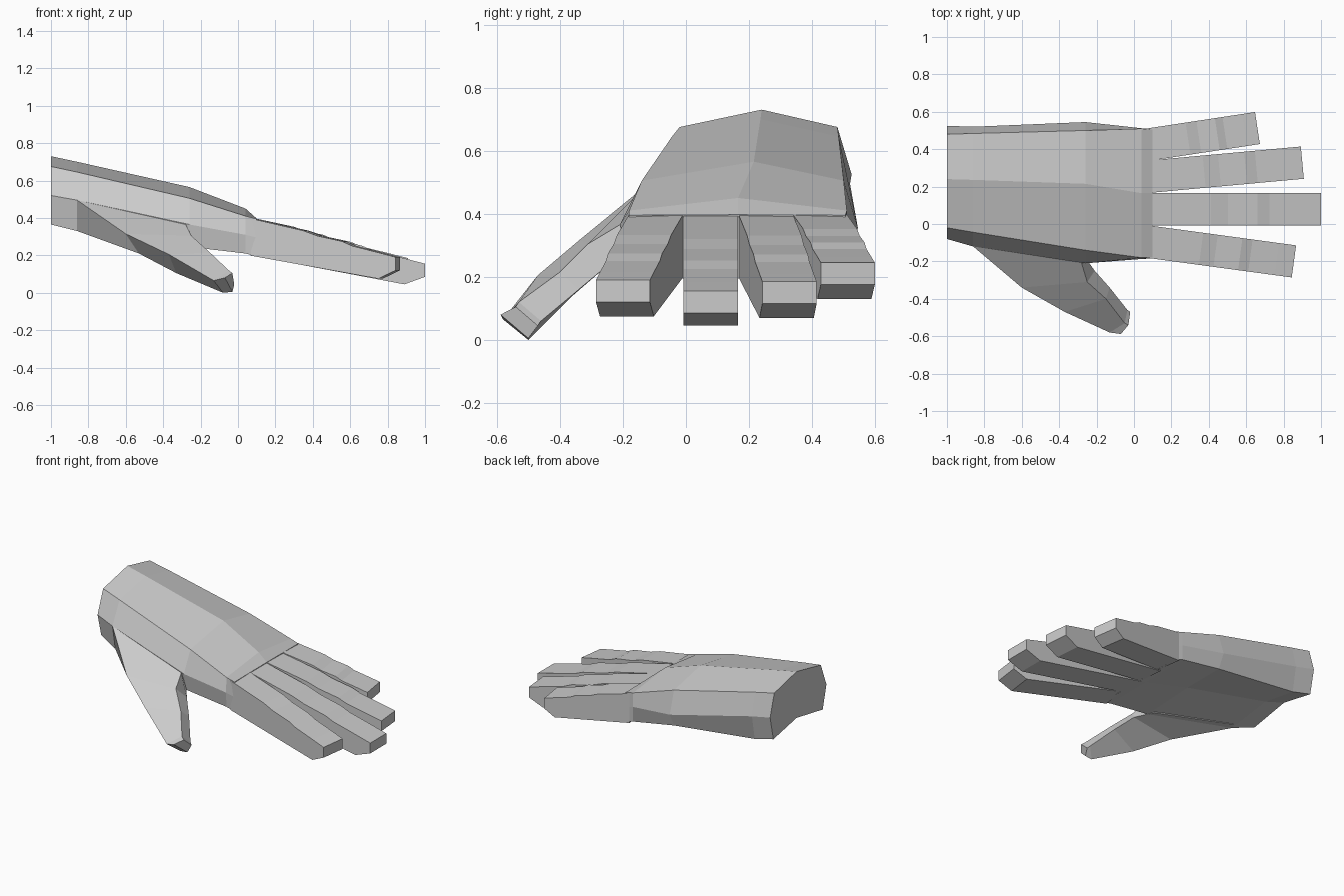
import bpy, bmesh
from mathutils import Vector

skin = bpy.data.materials.new("light grey")
skin.diffuse_color = (0.6, 0.6, 0.6, 1)


def loft(name, sections):
    """Skin a closed, flat-faced tube through matching rings of points."""
    bm = bmesh.new()
    rings = [[bm.verts.new(p) for p in s] for s in sections]
    n = len(rings[0])
    for a, b in zip(rings, rings[1:]):
        for i in range(n):
            j = (i + 1) % n
            bm.faces.new((a[i], a[j], b[j], b[i]))
    bm.faces.new(rings[0])
    bm.faces.new(rings[-1])
    bmesh.ops.recalc_face_normals(bm, faces=bm.faces)
    me = bpy.data.meshes.new(name)
    bm.to_mesh(me)
    bm.free()
    me.materials.append(skin)
    ob = bpy.data.objects.new(name, me)
    bpy.context.collection.objects.link(ob)
    return ob


# Palm and wrist: eight-sided rings (y, z) from wrist to knuckles
palm = {
    -1.0: [(.24, .735), (.48, .68), (.525, .53), (.49, .37),
           (.24, .42), (-.04, .37), (-.08, .525), (-.02, .68)],
    -.86: [(.236, .705), (.484, .65), (.52, .50), (.49, .335),
           (.23, .38), (-.09, .335), (-.12, .50), (-.044, .65)],
    -.26: [(.215, .57), (.50, .51), (.545, .36), (.50, .27),
           (.20, .27), (-.18, .25), (-.21, .37), (-.14, .51)],
    .04: [(.165, .455), (.51, .415), (.512, .32), (.51, .22),
          (.165, .215), (-.18, .215), (-.187, .315), (-.18, .415)],
    .10: [(.165, .402), (.505, .40), (.508, .30), (.505, .20),
          (.165, .20), (-.18, .20), (-.184, .30), (-.18, .40)],
}
loft("palm", [[(x, y, z) for y, z in ring] for x, ring in palm.items()])


# Fingers: rectangular rings with small knuckle steps and a bevelled tip
def finger(name, base, tip, top, low, end):
    base, tip = Vector(base), Vector(tip)
    d = (tip - base).normalized()
    side = Vector((-d.y, d.x)) * .0865
    rings = []
    for t, bump in ((0, 0), (.36, .01), (.46, .002), (.63, .008), (.70, -.002), (.88, 0), (1, 0)):
        c = base.lerp(tip, t)
        zt = .402 + (top - .402) * t + bump
        zb = end if t == 1 else .203 + (low - .203) * t / .88
        l, r = c + side, c - side
        rings.append([(l.x, l.y, zt), (r.x, r.y, zt), (r.x, r.y, zb), (l.x, l.y, zb)])
    loft(name, rings)


finger("index_finger", (.08, -.095), (.855, -.20), .195, .08, .125)
finger("middle_finger", (.08, .078), (1.0, .078), .16, .05, .09)
finger("ring_finger", (.08, .253), (.90, .328), .19, .075, .12)
finger("little_finger", (.08, .425), (.66, .513), .25, .135, .18)

# Thumb: four-sided rings (outer top, inner top, inner bottom, outer bottom)
loft("thumb", [
    [(-.84, -.05, .50), (-.28, -.16, .37), (-.28, -.14, .25), (-.84, -.05, .335)],
    [(-.86, -.12, .50), (-.28, -.21, .37), (-.26, -.18, .25), (-.86, -.09, .335)],
    [(-.60, -.34, .32), (-.25, -.31, .31), (-.21, -.25, .24), (-.53, -.28, .215)],
    [(-.37, -.47, .21), (-.15, -.40, .22), (-.13, -.34, .165), (-.33, -.40, .11)],
    [(-.13, -.58, .07), (-.05, -.53, .125), (-.035, -.46, .065), (-.08, -.50, .005)],
    [(-.07, -.588, .085), (-.03, -.54, .11), (-.02, -.47, .05), (-.03, -.50, .01)],
])

# Rest the lowest fingertip exactly on the floor
for ob in bpy.data.objects:
    ob.location.z = -.005
